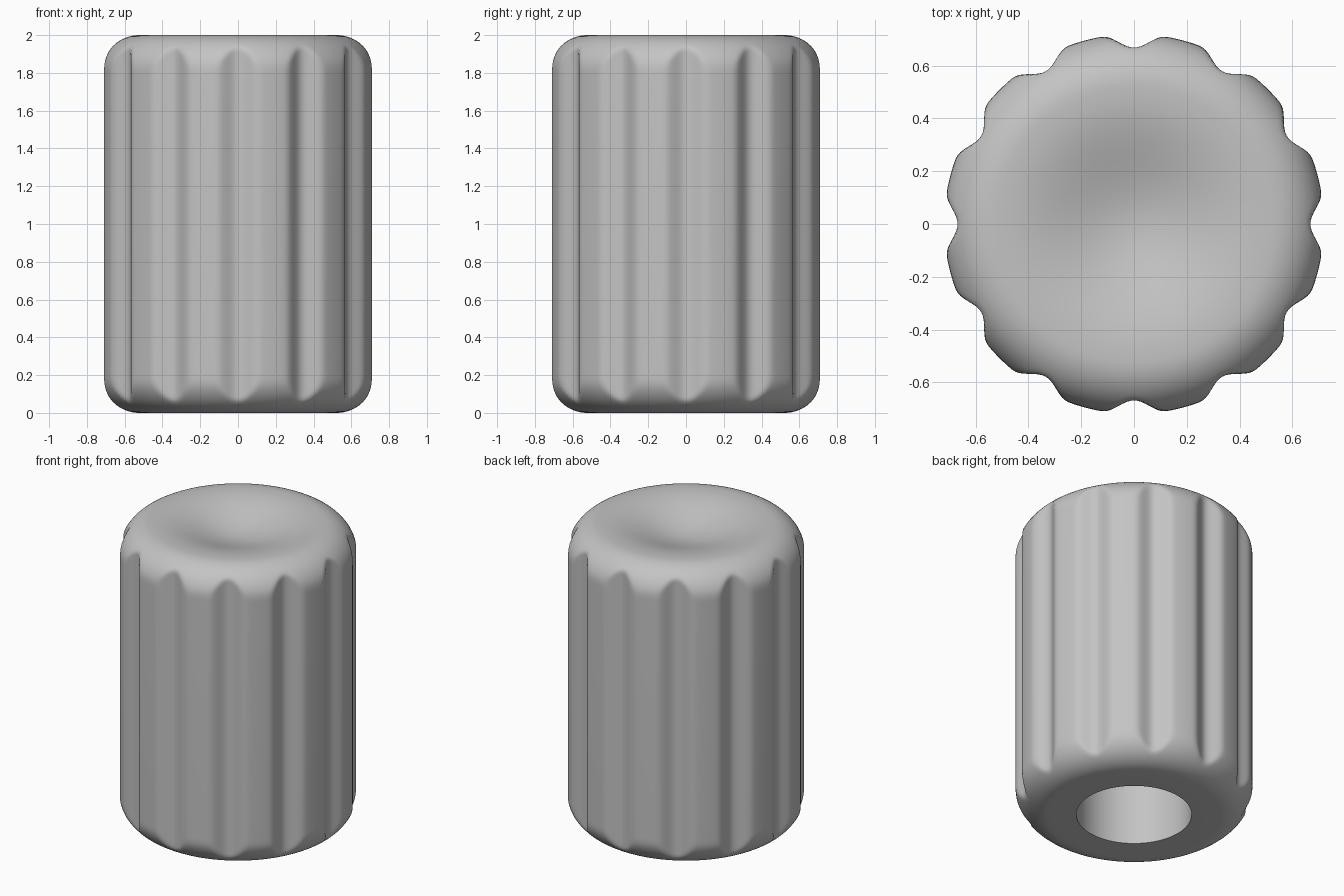
import bpy
import bmesh
from math import sin, cos, pi

cube = bpy.data.objects.get("Cube")
if cube:
    bpy.data.objects.remove(cube, do_unlink=True)

FLUTES = 12
STEPS = 24                      # segments per flute
OUTER, GROOVE = 0.722, 0.668    # crest and groove radius
FILLET, FLAT = 0.2, 0.522       # end rounding and flat end radius
HOLE, HOLE_DEPTH = 0.35, 1.2
DISH_RADIUS, DISH_DEPTH = 0.5, 0.1


def flute_radius(step):
    """Scalloped outline: shallow round grooves between broad lobes."""
    offset = (step + STEPS / 2) % STEPS - STEPS / 2
    t = min(1, abs(offset) / (STEPS * 0.35))
    return OUTER - (OUTER - GROOVE) * (1 + cos(pi * t)) / 2


def soft_min(a, b, k=0.01):
    h = max(k - abs(a - b), 0) / k
    return min(a, b) - h * h * k / 4


# Lathe profile from the blind hole, around the outside, to the dished top
profile = [(0, HOLE_DEPTH), (HOLE, HOLE_DEPTH), (HOLE, 0)]
arc = [i / 16 * pi / 2 for i in range(17)]
profile += [(FLAT + FILLET * sin(a), FILLET - FILLET * cos(a)) for a in arc]
profile += [(FLAT + FILLET * cos(a), 2 - FILLET + FILLET * sin(a)) for a in arc]
for i in range(17):
    r = DISH_RADIUS * (1 - i / 16)
    profile.append((r, 2 - DISH_DEPTH * cos(pi / 2 * r / DISH_RADIUS) ** 2))

# Sweep the profile, limiting every ring to the scalloped outline
bm = bmesh.new()
count = FLUTES * STEPS
rings = []
for radius, z in profile:
    ring = []
    for s in range(count):
        angle = 2 * pi * s / count
        r = soft_min(radius, flute_radius(s))
        ring.append(bm.verts.new((r * cos(angle), r * sin(angle), z)))
    rings.append(ring)
for low, high in zip(rings, rings[1:]):
    for s in range(count):
        n = (s + 1) % count
        bm.faces.new((low[s], low[n], high[n], high[s]))
bmesh.ops.remove_doubles(bm, verts=bm.verts, dist=0.00001)
bmesh.ops.recalc_face_normals(bm, faces=bm.faces)

mesh = bpy.data.meshes.new("fluted_knob")
bm.to_mesh(mesh)
bm.free()
knob = bpy.data.objects.new("fluted_knob", mesh)
bpy.context.collection.objects.link(knob)

# Plain grey finish
grey = bpy.data.materials.new("light_grey")
grey.use_nodes = True
colour = (0.55, 0.55, 0.55, 1)
grey.diffuse_color = colour
grey.node_tree.nodes["Principled BSDF"].inputs["Base Color"].default_value = colour
mesh.materials.append(grey)

bpy.context.view_layer.objects.active = knob
knob.select_set(True)
bpy.ops.object.shade_smooth_by_angle(angle=pi / 5)
